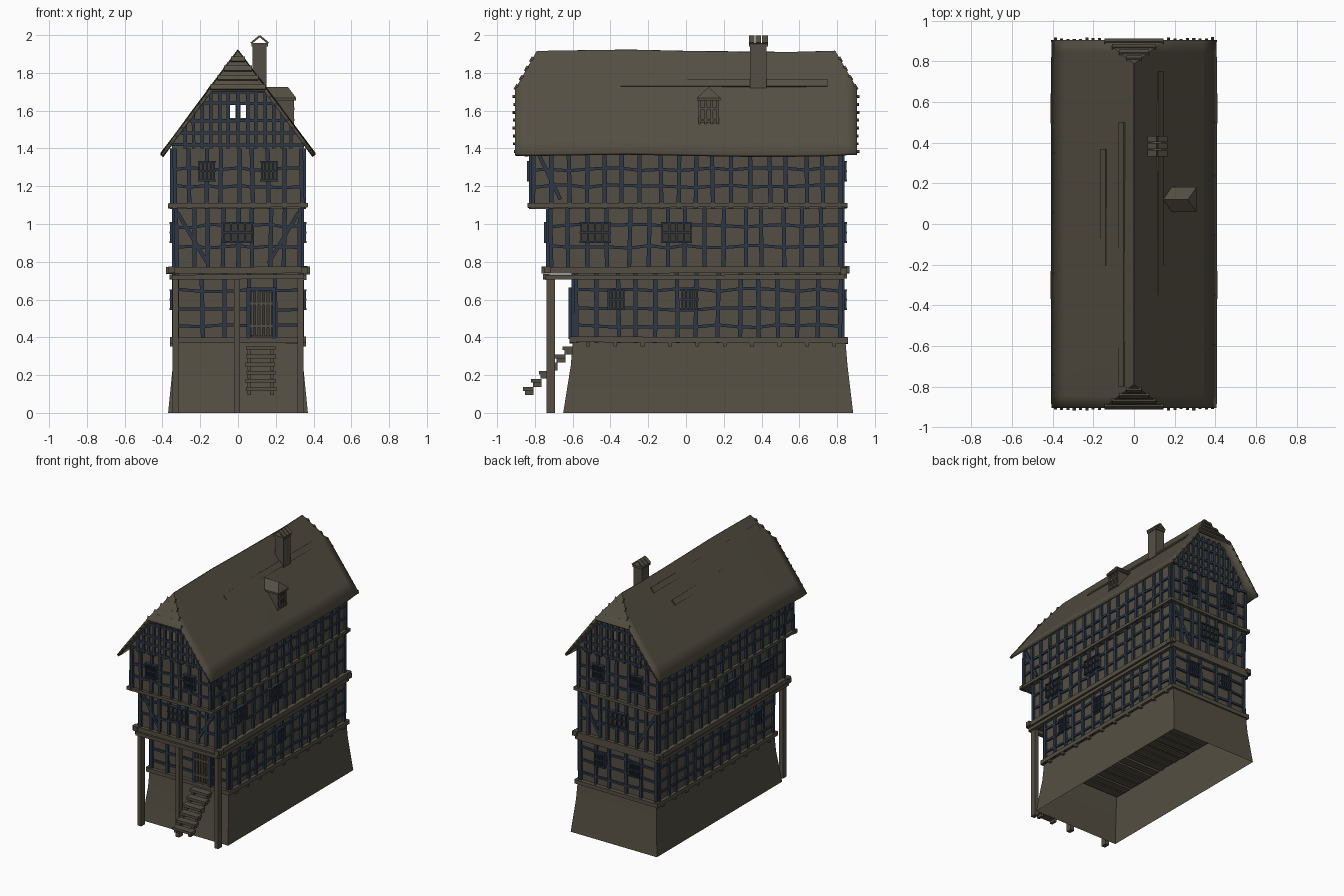
import bpy, bmesh, math, random
from mathutils import Vector, Matrix

random.seed(4)
if "Cube" in bpy.data.objects:
    bpy.data.objects.remove(bpy.data.objects["Cube"])


def material(name, rgb):
    m = bpy.data.materials.new(name)
    m.use_nodes = True
    m.diffuse_color = (*rgb, 1)
    m.node_tree.nodes["Principled BSDF"].inputs["Base Color"].default_value = (*rgb, 1)
    return m


BROWN = material("weathered_brown", (0.09, 0.078, 0.056))
BLUE = material("blue_timber", (0.026, 0.039, 0.062))
DARK = material("dark_pane", (0.045, 0.04, 0.032))


def finish(name, bm, mat, smooth=False):
    bmesh.ops.recalc_face_normals(bm, faces=bm.faces)
    me = bpy.data.meshes.new(name)
    bm.to_mesh(me)
    bm.free()
    me.materials.append(mat)
    ob = bpy.data.objects.new(name, me)
    bpy.context.collection.objects.link(ob)
    if smooth:
        bpy.ops.object.select_all(action='DESELECT')
        ob.select_set(True)
        bpy.context.view_layer.objects.active = ob
        bpy.ops.object.shade_smooth_by_angle(angle=math.radians(30))
    return ob


def box(bm, x, y, z):
    size = [b - a for a, b in (x, y, z)]
    mid = [(a + b) / 2 for a, b in (x, y, z)]
    bmesh.ops.create_cube(bm, size=1, matrix=Matrix.Translation(mid) @ Matrix.Diagonal((*size, 1)))


def beam(bm, a, b, n, w=0.02, t=0.02):
    """Square timber from a to b, width w along the wall, depth t along n."""
    a, b, n = Vector(a), Vector(b), Vector(n)
    d = b - a
    side = d.cross(n).normalized() * w
    n = side.cross(d).normalized() * t
    m = Matrix((side, n, d)).transposed().to_4x4()
    m.translation = (a + b) / 2
    bmesh.ops.create_cube(bm, size=1, matrix=m)


def jit(r=0.005):
    return random.uniform(-r, r)


def face_map(face, hx, y0, y1):
    """Return point function, outward normal and horizontal range of a wall."""
    if face in ("left", "right"):
        s = 1 if face == "left" else -1
        return (lambda u, z: (s * (hx + 0.003), u, z)), (s, 0, 0), (y0, y1)
    y, s = (y0, -1) if face == "front" else (y1, 1)
    return (lambda u, z: (u, y + s * 0.003, z)), (0, s, 0), (-hx, hx)


def window(frame, pane, P, n, u, z, w, h):
    out = Vector(n) * 0.008
    pt = lambda du, dz: Vector(P(u + du, z + dz)) + out
    beam(pane, pt(0, -h / 2), pt(0, h / 2), n, w, 0.009)
    for i in range(5):
        du = (i / 4 - 0.5) * w
        beam(frame, pt(du, -h / 2), pt(du, h / 2), n, 0.009, 0.03)
    for dz in (-h / 2, 0, h / 2):
        beam(frame, pt(-w / 2 - 0.008, dz), pt(w / 2 + 0.008, dz), n, 0.009, 0.034)


# Stone base: flared shell, open underneath
bm = bmesh.new()
rings = []
for hx, y0, y1, z in ((0.37, -0.65, 0.885, 0.0), (0.345, -0.61, 0.855, 0.25), (0.34, -0.6, 0.845, 0.37)):
    rings.append([bm.verts.new(p) for p in ((-hx, y0, z), (hx, y0, z), (hx, y1, z), (-hx, y1, z))])
for low, high in zip(rings, rings[1:]):
    for i in range(4):
        j = (i + 1) % 4
        bm.faces.new((low[i], low[j], high[j], high[i]))
finish("stone_base", bm, BROWN, True)

# Floor planks above the cellar, with joist ends showing outside
bm = bmesh.new()
for i in range(18):
    y = -0.55 + i * 0.08
    box(bm, (-0.33, 0.33), (y - 0.033, y + 0.033), (0.345 + jit(), 0.37))
for i in range(10):
    y = -0.52 + i * 0.145
    box(bm, (-0.36, 0.36), (y - 0.01, y + 0.01), (0.352, 0.372))
finish("cellar_ceiling", bm, BROWN)

# Storeys: half width, front, back, bottom, top, rails, posts on ends, posts on sides
STOREYS = {
    "ground_floor": (0.335, -0.59, 0.825, 0.37, 0.75, (0.46, 0.55, 0.65), 6, 14),
    "first_floor": (0.335, -0.725, 0.825, 0.74, 1.09, (0.88, 0.99), 9, 16),
    "second_floor": (0.345, -0.815, 0.825, 1.08, 1.40, (1.2, 1.29), 9, 18),
}
WINDOWS = {
    "ground_floor": {"left": (-0.37, 0.02), "right": (-0.37, 0.02), "back": (-0.15, 0.15)},
    "first_floor": {"left": (-0.48, -0.05), "right": (-0.48, -0.05), "front": (0,), "back": (0,)},
    "second_floor": {"front": (-0.165, 0.165), "back": (-0.165, 0.165)},
}
for name, (hx, y0, y1, z0, z1, rails, n_end, n_side) in STOREYS.items():
    bm = bmesh.new()
    box(bm, (-hx, hx), (y0, y1), (z0, z1))
    finish(name + "_walls", bm, BROWN)
    timber, frames, panes = bmesh.new(), bmesh.new(), bmesh.new()
    for face in ("front", "back", "left", "right"):
        P, n, (u0, u1) = face_map(face, hx, y0, y1)
        count = n_end if face in ("front", "back") else n_side
        us = [u0 + 0.008 + (u1 - u0 - 0.016) * i / (count - 1) for i in range(count)]
        us[1:-1] = [u + jit(0.012) for u in us[1:-1]]
        for u in us:
            beam(timber, P(u + jit(), z0), P(u + jit(), z1), n, 0.022, 0.024)
        for r in rails:
            zs = [r + jit(0.008) for _ in us]
            for a, b, za, zb in zip(us, us[1:], zs, zs[1:]):
                beam(timber, P(a, za), P(b, zb), n, 0.016, 0.018)
        # Corner braces
        if name == "first_floor" and face in ("front", "back"):
            for s in (-1, 1):
                beam(timber, P(s * 0.32, z1 - 0.03), P(s * 0.16, z0 + 0.05), n, 0.02, 0.02)
        if name == "second_floor" and face in ("left", "right"):
            beam(timber, P(y0 + 0.03, z1 - 0.02), P(y0 + 0.15, z0 + 0.05), n, 0.02, 0.02)
        for u in WINDOWS[name].get(face, ()):
            wide = 0.15 if name == "first_floor" else 0.08
            window(frames, panes, P, n, u, (z0 + z1) / 2 + 0.04, wide, 0.1)
    finish(name + "_timbers", timber, BLUE)
    finish(name + "_window_frames", frames, BLUE)
    finish(name + "_window_panes", panes, DARK)

# Sill and jetty beams around each floor
bm = bmesh.new()
for hx, y0, y1, z, h, ext in ((0.342, -0.6, 0.84, 0.385, 0.03, 0.015),
                              (0.35, -0.735, 0.835, 0.755, 0.035, 0.03),
                              (0.345, -0.74, 0.835, 0.722, 0.025, 0.005),
                              (0.35, -0.82, 0.835, 1.097, 0.022, 0.02)):
    for s in (-1, 1):
        beam(bm, (s * hx, y0 - ext, z + jit()), (s * hx, y1 + ext, z + jit()), (s, 0, 0), h, 0.035)
    for y in (y0, y1):
        beam(bm, (-hx - ext, y, z + jit()), (hx + ext, y, z + jit()), (0, 1, 0), h, 0.035)
finish("jetty_beams", bm, BROWN)

# Porch posts
bm = bmesh.new()
for x in (-0.33, -0.005, 0.33):
    beam(bm, (x, -0.715, 0), (x, -0.715, 0.73), (0, 1, 0), 0.032, 0.045)
finish("porch_posts", bm, BROWN)

# Front door of planks with a frame
bm = bmesh.new()
box(bm, (0.065, 0.18), (-0.597, -0.59), (0.4, 0.65))
finish("door_recess", bm, DARK)
bm = bmesh.new()
for i in range(5):
    x = 0.075 + i * 0.024
    beam(bm, (x, -0.607, 0.41), (x, -0.607, 0.64 + jit()), (0, 1, 0), 0.014, 0.02)
for z in (0.46, 0.58):
    beam(bm, (0.065, -0.615, z), (0.18, -0.615, z), (0, 1, 0), 0.016, 0.012)
finish("door_planks", bm, BROWN)
bm = bmesh.new()
for x in (0.055, 0.19):
    beam(bm, (x, -0.605, 0.39), (x, -0.605, 0.66), (0, 1, 0), 0.02, 0.035)
beam(bm, (0.045, -0.605, 0.655), (0.2, -0.605, 0.655), (0, 1, 0), 0.02, 0.035)
finish("door_frame", bm, BLUE)

# Front steps
bm = bmesh.new()
for i in range(6):
    y, z = -0.835 + i * 0.042, 0.125 + i * 0.043
    box(bm, (0.04 + jit(), 0.2 + jit()), (y - 0.028, y + 0.028), (z - 0.008, z + 0.012))
    for x in (0.06, 0.18):
        box(bm, (x - 0.01, x + 0.01), (y - 0.018, y + 0.028), (z - 0.03, z))
finish("front_steps", bm, BROWN)


def roof_z(x):
    return 1.92 - 1.34 * abs(x)


# Roof: two slopes with half hips at both ends, gently warped
bm = bmesh.new()
rows = []
for y in (-0.905, -0.845, -0.79, -0.55, -0.3, 0, 0.3, 0.55, 0.79, 0.845, 0.905):
    w = max(0.002, 0.153 * (abs(y) - 0.79) / 0.115)
    half = [0.408 + jit(0.003), 0.34, 0.25, 0.157, w]
    xs = [-x for x in half] + half[::-1]
    sag = 0.006 * math.sin(y * 4 + 3)
    rows.append([bm.verts.new((x, y, roof_z(x) + sag + jit(0.002))) for x in xs])
for r0, r1 in zip(rows, rows[1:]):
    for i in range(len(r0) - 1):
        bm.faces.new((r0[i], r0[i + 1], r1[i + 1], r1[i]))
roof = finish("roof", bm, BROWN, True)
solid = roof.modifiers.new("thickness", 'SOLIDIFY')
solid.thickness = 0.018
solid.offset = -1 if sum(p.normal.z for p in roof.data.polygons) > 0 else 1

# Roof battens poking out at the gables, and overlapping hip courses
bm = bmesh.new()
for s in (-1, 1):
    for i in range(8):
        x = s * (0.17 + i * 0.031)
        z = roof_z(x) - 0.018
        beam(bm, (x, -0.915 + jit(), z), (x, 0.915 + jit(), z), (s * 0.8, 0, 0.6), 0.012, 0.01)
    for i in range(1, 5):
        w = 0.153 * i / 4.2
        y = s * (0.79 + 0.115 * i / 4.2)
        beam(bm, (-w, y, roof_z(w)), (w, y, roof_z(w)), (0, s * 0.85, 0.5), 0.03, 0.014)
# Slightly raised patches on the slopes
for x, a, b in ((-0.15, -0.37, 0.37), (-0.06, -0.8, 0.5), (0.13, -0.35, 0.75)):
    s = math.copysign(1, x)
    beam(bm, (x, a, roof_z(x)), (x, b, roof_z(x)), (s * 0.8, 0, 0.6), 0.045, 0.012)
finish("roof_battens", bm, BROWN)

# Gable walls with twin open windows
HOLE = (1.56, 1.63)
bm = bmesh.new()
timber = bmesh.new()
top = lambda x: min(roof_z(x) - 0.02, 1.73)
breaks = (-0.35, -0.142, -0.042, -0.012, 0.012, 0.042, 0.142, 0.35)
for face in ("front", "back"):
    P, n, _ = face_map(face, 0.345, -0.815, 0.825)
    for a, b in zip(breaks, breaks[1:]):
        spans = [(1.39, 1.39, top(a), top(b))]
        if 0.02 < abs(a + b) / 2 < 0.03:
            spans = [(1.39, 1.39, HOLE[0], HOLE[0]), (HOLE[1], HOLE[1], top(a), top(b))]
        for la, lb, ha, hb in spans:
            bm.faces.new([bm.verts.new(P(u, z)) for u, z in ((a, la), (b, lb), (b, hb), (a, ha))])
    for x in (0, 0.052, 0.095, 0.145, 0.19, 0.235, 0.28):
        for s in ((-1, 1) if x else (1,)):
            beam(timber, P(s * x, 1.4), P(s * x + jit(0.002), top(x)), n, 0.018, 0.022)
    for z in (1.42, 1.48, 1.545, 1.64, 1.7):
        w = (1.9 - z) / 1.34 - 0.01
        beam(timber, P(-w, z + jit(0.003)), P(w, z + jit(0.003)), n, 0.016, 0.02)
finish("gable_walls", bm, BROWN)
finish("gable_timbers", timber, BLUE)

# Chimney with a little tent of tiles
bm = bmesh.new()
box(bm, (0.078, 0.152), (0.34, 0.425), (1.72, 1.95))
box(bm, (0.072, 0.158), (0.333, 0.433), (1.94, 1.957))
for y in (0.348, 0.383, 0.418):
    for s in (-1, 1):
        beam(bm, (0.115 + s * 0.046, y, 1.957), (0.115, y, 1.995), (s * 0.6, 0, 0.8), 0.03, 0.01)
finish("chimney", bm, BROWN)

# Dormer
bm = bmesh.new()
box(bm, (0.15, 0.285), (0.072, 0.168), (1.52, 1.67))
for y in (0.072, 0.104, 0.136, 0.168):
    beam(bm, (0.288, y, 1.53), (0.288, y, 1.67), (1, 0, 0), 0.012, 0.016)
for z in (1.55, 1.61):
    beam(bm, (0.288, 0.068, z), (0.288, 0.172, z), (1, 0, 0), 0.012, 0.02)
finish("dormer_walls", bm, BROWN)
bm = bmesh.new()
for y in (0.058, 0.182):
    for x in (0.17, 0.308):
        for z in (1.655, 1.668):
            bm.verts.new((x, y, z))
for x in (0.14, 0.265):
    bm.verts.new((x, 0.12, 1.725))
bmesh.ops.convex_hull(bm, input=bm.verts)
finish("dormer_roof", bm, BROWN)
